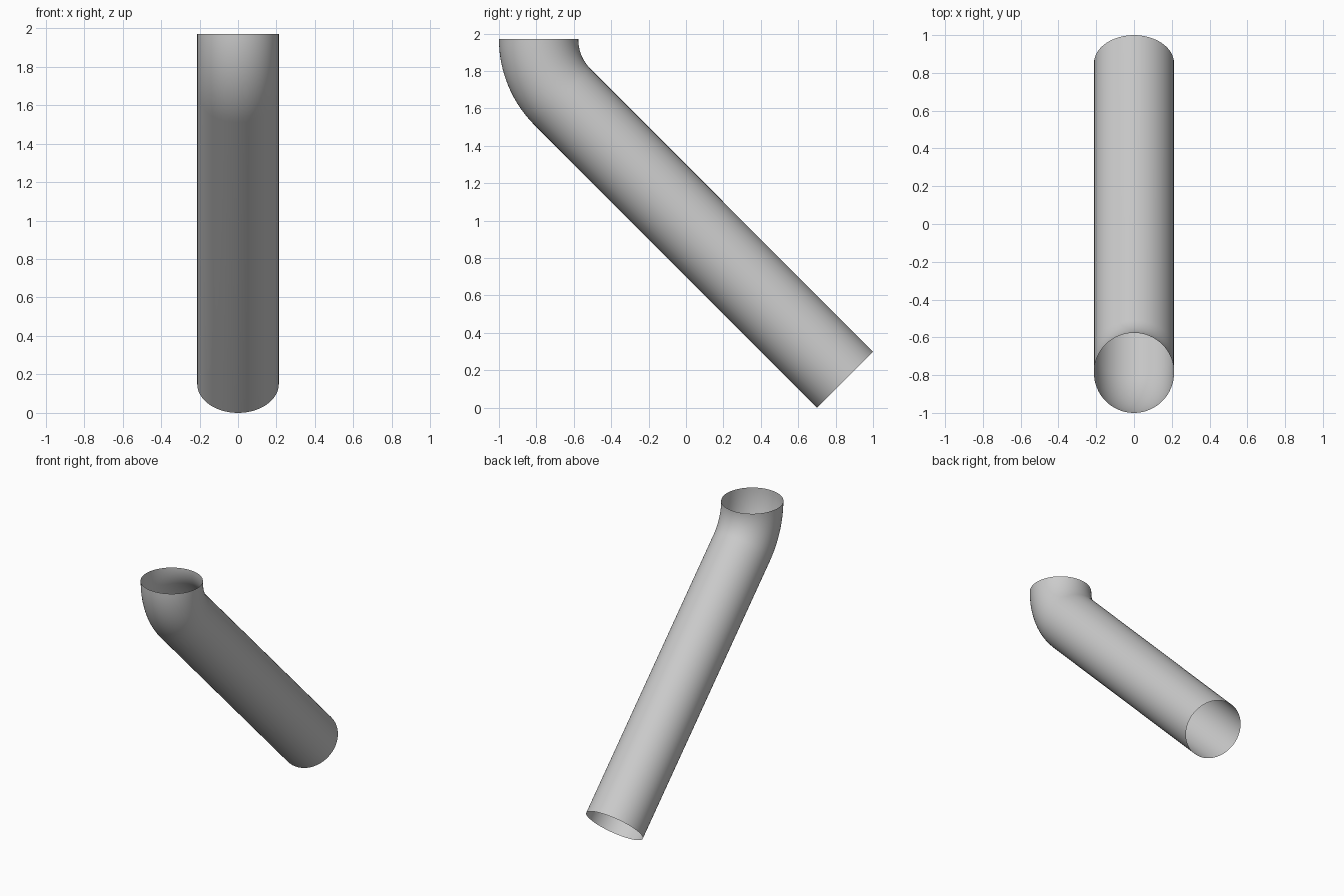
import bpy, bmesh
from math import sin, cos, pi, radians
from mathutils import Vector

cube = bpy.data.objects.get("Cube")
if cube:
    bpy.data.objects.remove(cube, do_unlink=True)

RADIUS, SIDES = 0.212, 64
BEND_RADIUS, BEND_STEPS = 0.438, 16
BEND_CENTRE = Vector((0, -0.35, 1.97))
LOW_END = Vector((0, 0.85, 0.15))

metal = bpy.data.materials.new("plain_grey")
metal.use_nodes = True
grey = (0.6, 0.6, 0.6, 1)
metal.diffuse_color = grey
metal.node_tree.nodes["Principled BSDF"].inputs["Base Color"].default_value = grey

bm = bmesh.new()


def ring(centre, angle):
    """Circle across the pipe, tilted by the bend angle."""
    across = Vector((0, cos(angle), sin(angle)))
    side = Vector((1, 0, 0))
    turns = [2 * pi * i / SIDES for i in range(SIDES)]
    return [bm.verts.new(centre + RADIUS * (side * cos(t) + across * sin(t)))
            for t in turns]


# Elbow from the vertical mouth, then the long straight run
rings = []
for step in range(BEND_STEPS + 1):
    angle = radians(45) * step / BEND_STEPS
    out = Vector((0, -cos(angle), -sin(angle)))
    rings.append(ring(BEND_CENTRE + BEND_RADIUS * out, angle))
rings.append(ring(LOW_END, radians(45)))

# Open-ended skin between neighbouring rings
for upper, lower in zip(rings, rings[1:]):
    for i in range(SIDES):
        j = (i + 1) % SIDES
        bm.faces.new((upper[i], lower[i], lower[j], upper[j]))

mesh = bpy.data.meshes.new("bent_pipe")
bm.to_mesh(mesh)
bm.free()
mesh.materials.append(metal)
mesh.shade_smooth()
pipe = bpy.data.objects.new("bent_pipe", mesh)
bpy.context.collection.objects.link(pipe)
